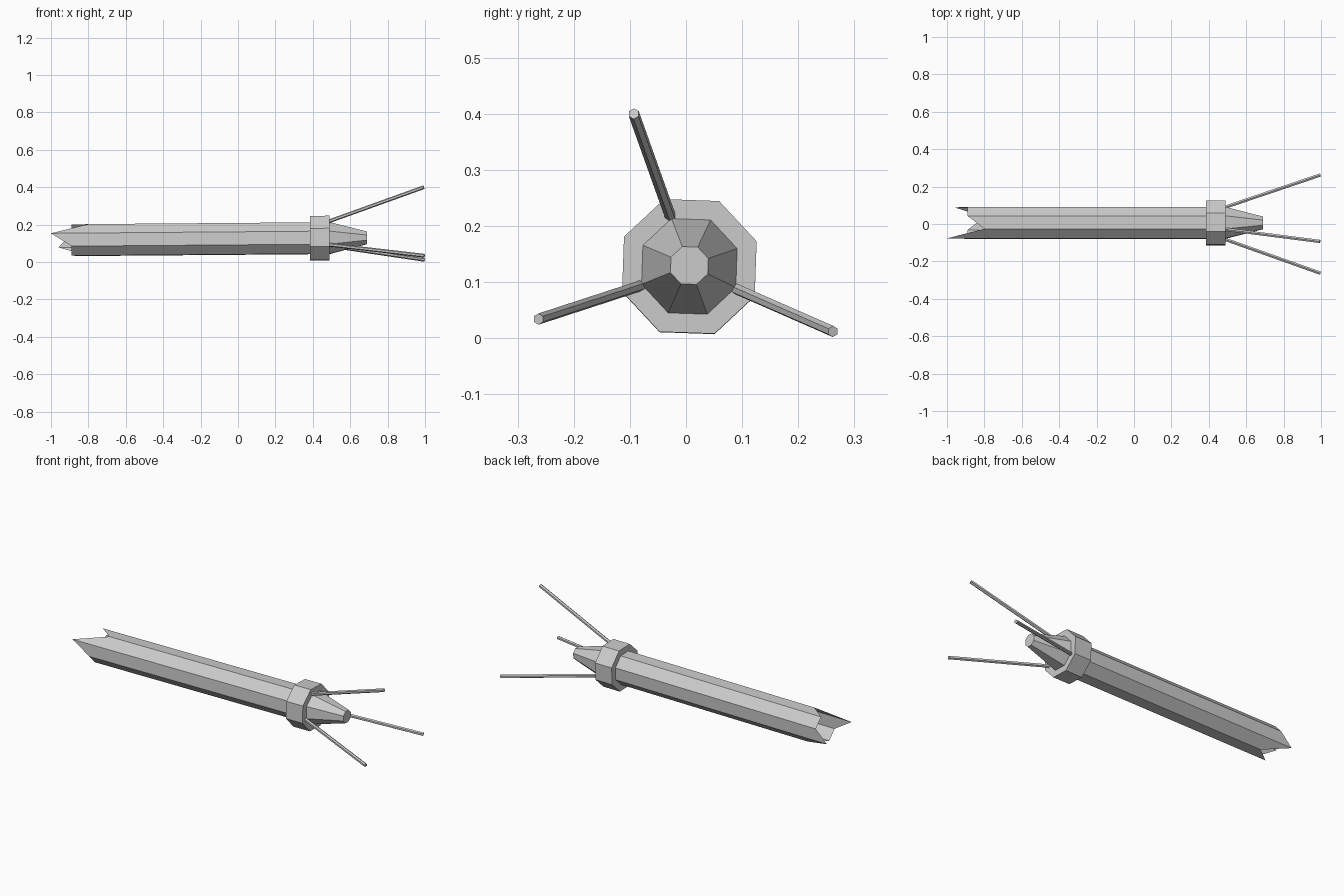
import bpy, math
from mathutils import Vector

if "Cube" in bpy.data.objects:
    bpy.data.objects.remove(bpy.data.objects["Cube"])

SIDES = 8
TURN = math.radians(20.5)


def point(x, r, k):
    # octagon corner around the slightly tilted shaft axis
    a = TURN + k * math.tau / SIDES
    return (x, 0.006 + r * math.cos(a), 0.124 + 0.008 * x + r * math.sin(a))


def loft(name, rings, cap_start=False, cap_end=False):
    # each ring is (x or list of x per corner, radius)
    verts, faces = [], []
    for xs, r in rings:
        for k in range(SIDES):
            verts.append(point(xs[k] if isinstance(xs, list) else xs, r, k))
    for i in range(len(rings) - 1):
        for k in range(SIDES):
            a, b = i * SIDES + k, i * SIDES + (k + 1) % SIDES
            faces.append((a, b, b + SIDES, a + SIDES)[::-1])
    if cap_start:
        faces.append(tuple(range(SIDES)))
    if cap_end:
        faces.append(tuple(range((len(rings) - 1) * SIDES, len(rings) * SIDES)))
    for i, f in enumerate(faces):
        # wind every face outward
        pts = [Vector(verts[j]) for j in f]
        mid = sum(pts, Vector()) / len(pts)
        n = (pts[1] - pts[0]).cross(pts[2] - pts[0])
        if i < (len(rings) - 1) * SIDES:
            out = Vector((0, mid.y - 0.006, mid.z - 0.124 - 0.008 * mid.x))
        else:
            out = Vector((-1 if cap_start and f[0] == 0 else 1, 0, 0))
        if n.dot(out) < 0:
            faces[i] = f[::-1]
    me = bpy.data.meshes.new(name)
    me.from_pydata(verts, [], faces)
    ob = bpy.data.objects.new(name, me)
    bpy.context.collection.objects.link(ob)
    return ob


# Hollow shaft with a jagged open end, tapering to a blunt nose
jagged = [-0.89, -0.89, -0.80, -1.0, -0.89, -0.89, -0.80, -0.96]
loft("shaft", [(jagged, 0.091), (0.49, 0.091), (0.69, 0.036)], cap_end=True)

# Collar around the shaft
loft("collar", [(0.385, 0.128), (0.49, 0.128)], True, True)

# Three splayed hexagonal prongs
prongs = [((0.47, -0.026, 0.212), (0.993, -0.093, 0.400)),
          ((0.47, -0.076, 0.095), (0.996, -0.263, 0.034)),
          ((0.47, 0.084, 0.090), (0.996, 0.262, 0.012))]
for i, (a, b) in enumerate(prongs):
    a, b = Vector(a), Vector(b)
    d = b - a
    bpy.ops.mesh.primitive_cylinder_add(vertices=6, radius=0.01, depth=d.length,
                                        location=(a + b) / 2)
    ob = bpy.context.object
    ob.name = f"prong_{i + 1}"
    ob.rotation_mode = 'QUATERNION'
    ob.rotation_quaternion = d.to_track_quat('Z', 'Y')
